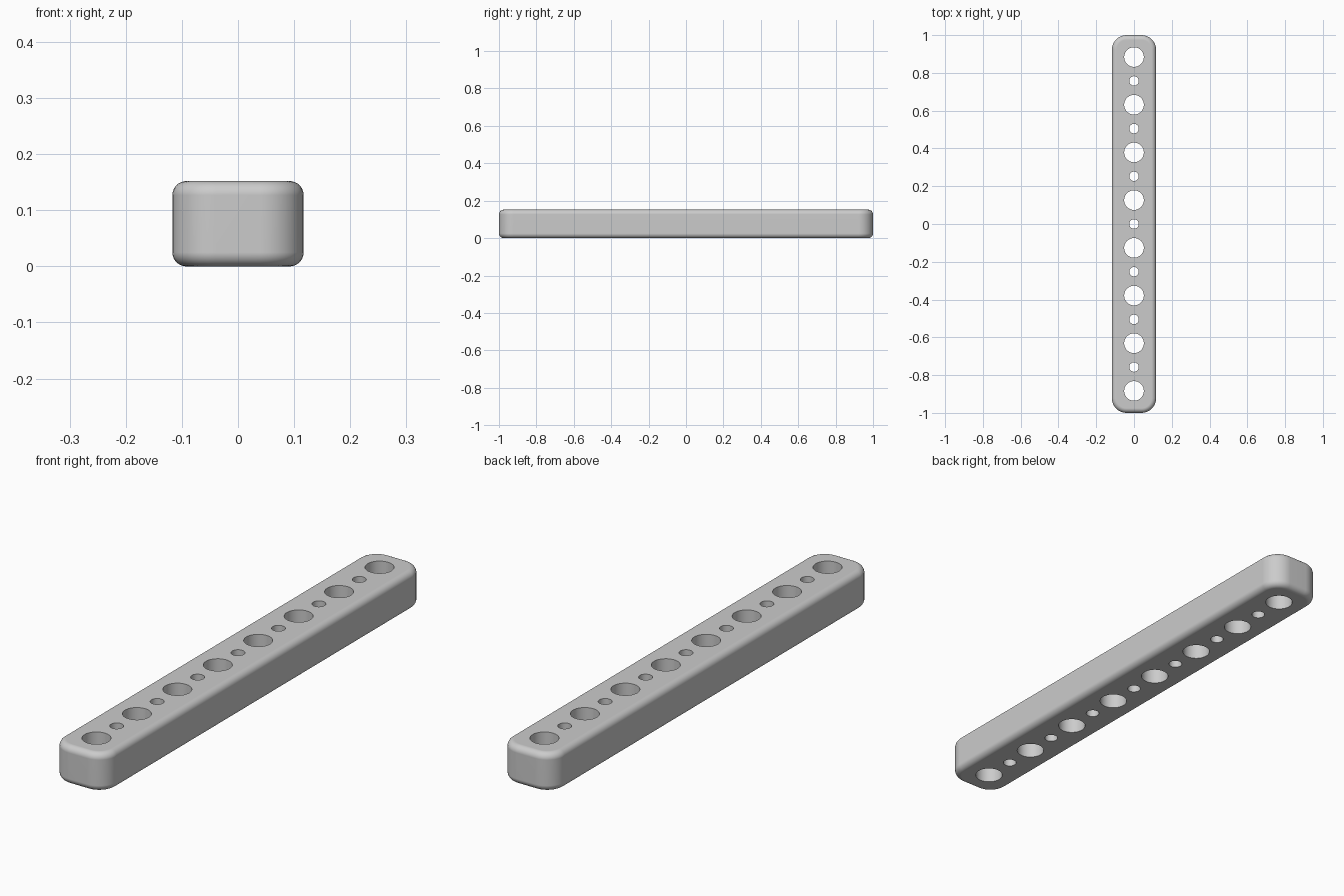
import bpy, bmesh
from math import pi, sin, cos, radians

cube = bpy.data.objects.get("Cube")
if cube:
    bpy.data.objects.remove(cube, do_unlink=True)

HALF_X, HALF_Y, HEIGHT = 0.117, 1.0, 0.152
CORNER, FILLET = 0.077, 0.025
STEPS = 8
PITCH = 0.2525

grey = bpy.data.materials.new("light grey")
grey.use_nodes = True
grey.diffuse_color = (0.6, 0.6, 0.6, 1)
grey.node_tree.nodes["Principled BSDF"].inputs["Base Color"].default_value = (0.6, 0.6, 0.6, 1)


def make_object(name, bm):
    bmesh.ops.recalc_face_normals(bm, faces=bm.faces)
    mesh = bpy.data.meshes.new(name)
    bm.to_mesh(mesh)
    bm.free()
    mesh.materials.append(grey)
    obj = bpy.data.objects.new(name, mesh)
    bpy.context.collection.objects.link(obj)
    return obj


def outline(inset):
    """Rounded rectangle, shrunk by inset."""
    r = CORNER - inset
    points = []
    for q, (sx, sy) in enumerate([(1, 1), (-1, 1), (-1, -1), (1, -1)]):
        for i in range(STEPS + 1):
            a = (q + i / STEPS) * pi / 2
            points.append((sx * (HALF_X - CORNER) + r * cos(a),
                           sy * (HALF_Y - CORNER) + r * sin(a)))
    return points


# Bar body: stacked outlines that follow the edge fillets
levels = []
for i in range(STEPS + 1):
    a = i / STEPS * pi / 2
    levels.append((FILLET * (1 - sin(a)), FILLET * (1 - cos(a))))
levels += [(inset, HEIGHT - z) for inset, z in reversed(levels)]

bm = bmesh.new()
rings = [[bm.verts.new((x, y, z)) for x, y in outline(inset)] for inset, z in levels]
for low, high in zip(rings, rings[1:]):
    for i in range(len(low)):
        j = (i + 1) % len(low)
        bm.faces.new((low[i], low[j], high[j], high[i]))
bm.faces.new(rings[0])
bm.faces.new(rings[-1])
bar = make_object("perforated_bar", bm)

# Hole cutters: large and small alternate along the bar
bm = bmesh.new()
for k in range(-7, 8):
    radius = 0.052 if k % 2 else 0.025
    made = bmesh.ops.create_cone(bm, cap_ends=True, segments=48,
                                 radius1=radius, radius2=radius, depth=0.4)
    bmesh.ops.translate(bm, verts=made["verts"], vec=(0, k * PITCH / 2, HEIGHT / 2))
cutters = make_object("hole_cutters", bm)
cutters.hide_render = True

# Cut the holes, then drop the cutters
cut = bar.modifiers.new("holes", 'BOOLEAN')
cut.operation = 'DIFFERENCE'
cut.solver = 'EXACT'
cut.object = cutters
bpy.context.view_layer.objects.active = bar
bpy.ops.object.select_all(action='DESELECT')
bar.select_set(True)
bpy.ops.object.modifier_apply(modifier="holes")
bpy.data.objects.remove(cutters, do_unlink=True)

# Smooth fillets and bores, crisp hole rims
bpy.ops.object.shade_smooth_by_angle(angle=radians(35))
weighted = bar.modifiers.new("flat sides", 'WEIGHTED_NORMAL')
weighted.keep_sharp = True
